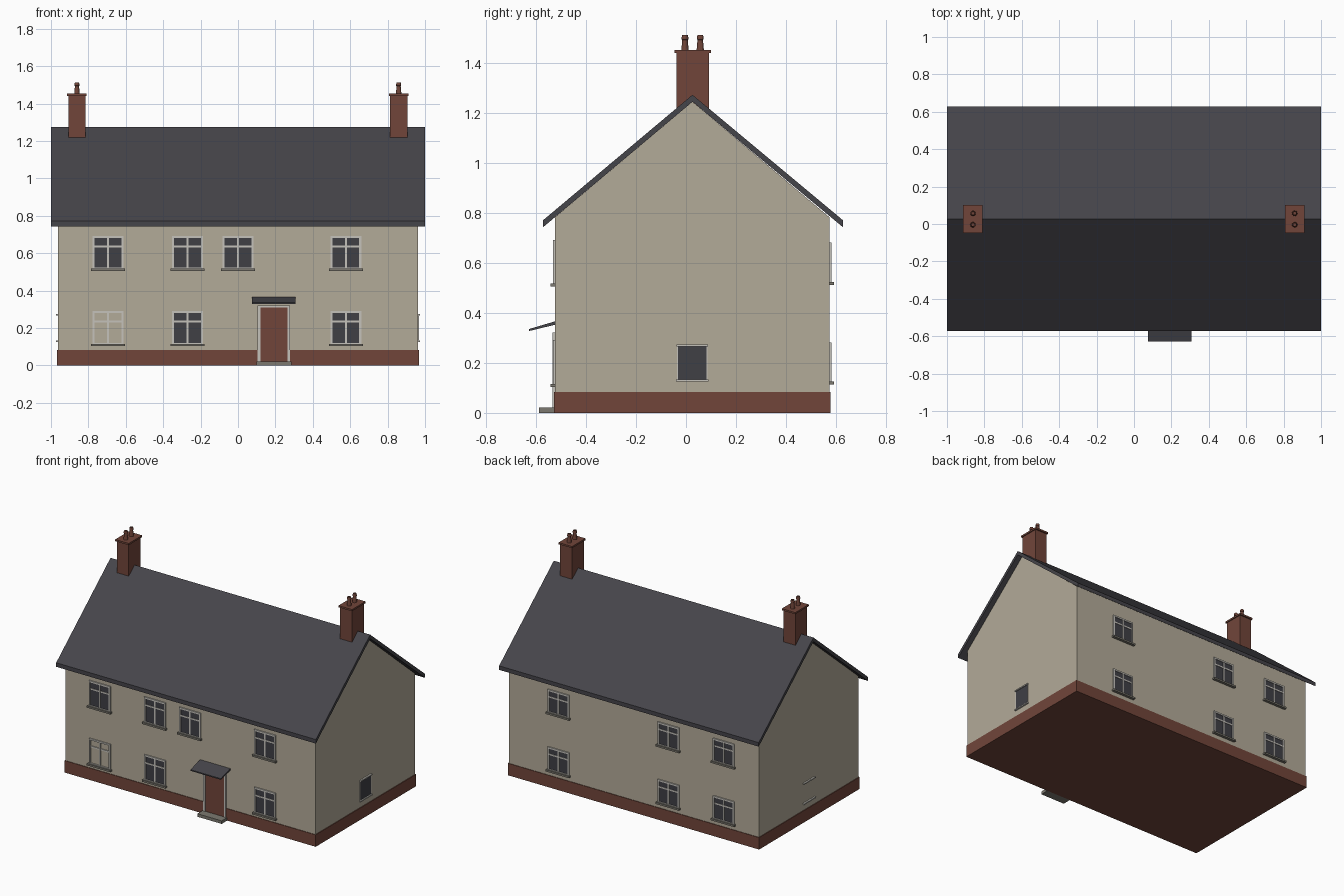
import bpy, bmesh, math

if "Cube" in bpy.data.objects:
    bpy.data.objects.remove(bpy.data.objects["Cube"])

def mat(name, r, g, b):
    m = bpy.data.materials.new(name)
    m.diffuse_color = (r, g, b, 1)
    m.use_nodes = True
    m.node_tree.nodes["Principled BSDF"].inputs["Base Color"].default_value = m.diffuse_color
    return m

RENDER = mat("cream_render", 0.45, 0.405, 0.315)
BRICK = mat("red_brick", 0.165, 0.06, 0.042)
SLATE = mat("dark_slate", 0.06, 0.058, 0.068)
GLASS = mat("dark_glass", 0.05, 0.05, 0.06)
FRAME = mat("pale_frame", 0.56, 0.54, 0.50)
STONE = mat("grey_stone", 0.20, 0.19, 0.16)

def finish(name, bm, material):
    bmesh.ops.recalc_face_normals(bm, faces=bm.faces)
    me = bpy.data.meshes.new(name)
    bm.to_mesh(me)
    bm.free()
    me.materials.append(material)
    ob = bpy.data.objects.new(name, me)
    bpy.context.collection.objects.link(ob)
    return ob

def add_box(bm, x0, x1, y0, y1, z0, z1):
    vs = bmesh.ops.create_cube(bm, size=1)["verts"]
    for v in vs:
        v.co = (x1 if v.co.x > 0 else x0, y1 if v.co.y > 0 else y0, z1 if v.co.z > 0 else z0)

def boxes(name, material, *dims):
    bm = bmesh.new()
    for d in dims:
        add_box(bm, *d)
    return finish(name, bm, material)

def extrude_x(name, material, pts, x0, x1):
    """Extrude a (y, z) outline along x."""
    bm = bmesh.new()
    f = bm.faces.new([bm.verts.new((x0, y, z)) for y, z in pts])
    r = bmesh.ops.extrude_face_region(bm, geom=[f])
    for v in r["geom"]:
        if isinstance(v, bmesh.types.BMVert):
            v.co.x = x1
    return finish(name, bm, material)

FRONT, BACK, MID, SIDE = -0.524, 0.574, 0.026, 0.963

# plinth and gabled walls
boxes("plinth", BRICK, (-0.968, 0.968, FRONT - 0.004, BACK + 0.004, 0, 0.083))
extrude_x("walls", RENDER, [(FRONT, 0.08), (BACK, 0.08), (BACK, 0.784), (MID, 1.246), (FRONT, 0.784)], -SIDE, SIDE)

# slate roof
extrude_x("roof", SLATE, [(-0.572, 0.744), (-0.572, 0.772), (MID, 1.274), (0.628, 0.772),
                          (0.628, 0.744), (MID, 1.246)], -1, 1)

# windows: frame with mullion and transom, glass plate and sill
def window(name, x, z0, z1, wall, out, glazed=True):
    w, t = 0.082, 0.011
    def d(x0, x1, a, b, za, zb):
        ya, yb = sorted((wall + out * a, wall + out * b))
        return (x0, x1, ya, yb, za, zb)
    zt = z1 - (z1 - z0) * 0.31
    boxes(name + "_frame", FRAME,
          d(x - w, x - w + t, -0.004, 0.008, z0, z1), d(x + w - t, x + w, -0.004, 0.008, z0, z1),
          d(x - w + t, x + w - t, -0.004, 0.008, z1 - t, z1), d(x - w + t, x + w - t, -0.004, 0.008, z0, z0 + t),
          d(x - 0.005, x + 0.005, -0.004, 0.007, z0 + t, z1 - t),
          d(x - w + t, x + w - t, -0.004, 0.006, zt - 0.005, zt + 0.005))
    if glazed:
        boxes(name + "_glass", GLASS, d(x - w + t, x + w - t, -0.003, 0.003, z0 + t, z1 - t))
    boxes(name + "_sill", STONE, d(x - w - 0.008, x + w + 0.008, -0.004, 0.019, z0 - 0.006, z0 + 0.006))

for x in (-0.695, -0.27, 0.0, 0.577):
    window("front_upper_window", x, 0.512, 0.693, FRONT, -1)
for x in (-0.695, -0.27, 0.577):
    window("front_lower_window", x, 0.11, 0.291, FRONT, -1, glazed=x > -0.5)
for x in (-0.695, -0.27, 0.577):
    window("back_upper_window", x, 0.519, 0.682, BACK, 1)
    window("back_lower_window", x, 0.119, 0.282, BACK, 1)

# gable window: glazed on the right, only lintel and sill on the left
boxes("right_gable_glass", GLASS, (SIDE - 0.004, SIDE + 0.003, -0.032, 0.082, 0.132, 0.268))
boxes("right_gable_jambs", FRAME, (SIDE - 0.004, SIDE + 0.004, -0.036, -0.032, 0.132, 0.268),
      (SIDE - 0.004, SIDE + 0.004, 0.082, 0.086, 0.132, 0.268))
for side, s in (("right", 1), ("left", -1)):
    xa, xb = sorted((s * (SIDE - 0.004), s * (SIDE + 0.011)))
    boxes(side + "_gable_bars", FRAME, (xa, xb, -0.038, 0.088, 0.266, 0.274), (xa, xb, -0.04, 0.09, 0.126, 0.134))

# front door, its frame, step and sloping canopy
boxes("door", BRICK, (0.119, 0.265, FRONT - 0.006, FRONT + 0.01, 0.02, 0.31))
boxes("door_frame", FRAME, (0.105, 0.119, FRONT - 0.01, FRONT + 0.01, 0.02, 0.322),
      (0.265, 0.279, FRONT - 0.01, FRONT + 0.01, 0.02, 0.322), (0.119, 0.265, FRONT - 0.01, FRONT + 0.01, 0.31, 0.322))
boxes("door_step", STONE, (0.098, 0.286, -0.588, FRONT + 0.005, 0, 0.021))
extrude_x("door_canopy", SLATE, [(-0.628, 0.328), (-0.628, 0.336), (FRONT + 0.004, 0.368), (FRONT + 0.004, 0.354)],
          0.074, 0.308)

# chimneys with cap and two hollow pots each
def pot(name, x, y):
    prof = [(0.0, 1.448), (0.015, 1.448), (0.011, 1.494), (0.0135, 1.496), (0.0135, 1.504),
            (0.011, 1.513), (0.007, 1.513), (0.007, 1.485), (0.0, 1.485)]
    bm = bmesh.new()
    vs = [bm.verts.new((r, 0, z)) for r, z in prof]
    es = [bm.edges.new(p) for p in zip(vs, vs[1:])]
    bmesh.ops.spin(bm, geom=vs + es, cent=(0, 0, 0), axis=(0, 0, 1), angle=math.tau, steps=12)
    bmesh.ops.remove_doubles(bm, verts=bm.verts, dist=0.0005)
    bmesh.ops.translate(bm, verts=bm.verts, vec=(x, y, 0))
    finish(name, bm, BRICK)

for side, cx in (("left", -0.861), ("right", 0.859)):
    boxes(side + "_chimney_stack", BRICK, (cx - 0.046, cx + 0.046, -0.038, 0.092, 1.22, 1.442))
    boxes(side + "_chimney_cap", BRICK, (cx - 0.052, cx + 0.052, -0.047, 0.101, 1.441, 1.453))
    for y in (-0.004, 0.057):
        pot(side + "_chimney_pot", cx, y)
